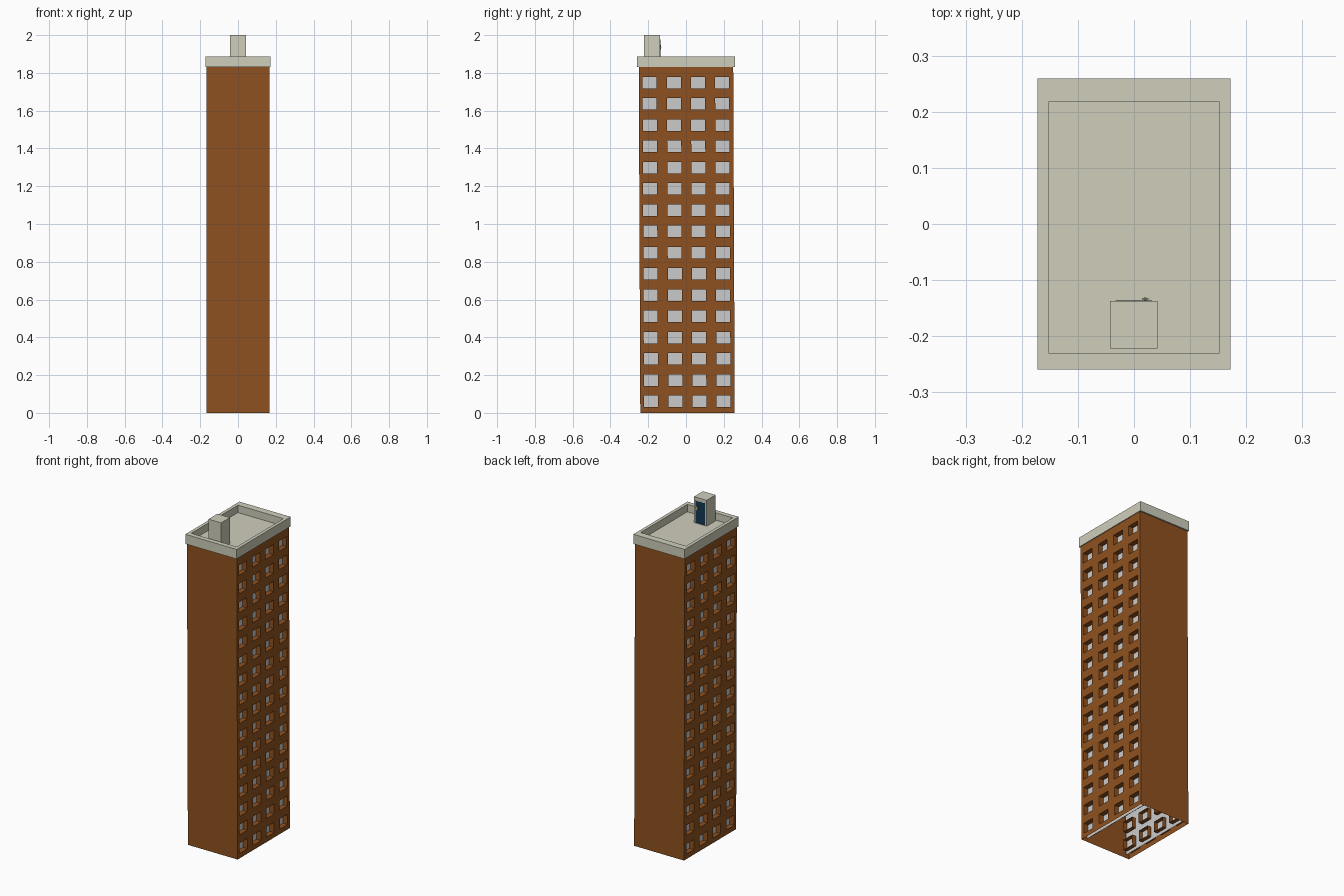
import bpy, bmesh

if "Cube" in bpy.data.objects:
    bpy.data.objects.remove(bpy.data.objects["Cube"])

W, H = 0.167, 1.835           # tower half width, wall height
Y0, Y1 = -0.25, 0.25          # tower front and back
COLS = [-0.193, -0.064, 0.063, 0.191]
ROWS = [0.061 + i * 0.1125 for i in range(16)]
WW, WH = 0.037, 0.031         # window half sizes
TUBE, PANE = 0.055, 0.03      # reveal length, glass depth


def mat(name, col):
    m = bpy.data.materials.new(name)
    m.diffuse_color = (*col, 1)
    m.use_nodes = True
    m.node_tree.nodes["Principled BSDF"].inputs["Base Color"].default_value = m.diffuse_color
    return m


brown = mat("brick", (0.275, 0.083, 0.014))
stone = mat("stone", (0.63, 0.62, 0.50))
blue = mat("door_blue", (0.006, 0.04, 0.085))
brass = mat("brass", (0.45, 0.38, 0.2))


def lean(y, z):
    """The tower leans back very slightly at its foot."""
    return y + 0.008 * (1 - z / H)


def finish(name, bm, material=None):
    bmesh.ops.remove_doubles(bm, verts=bm.verts, dist=1e-5)
    bmesh.ops.recalc_face_normals(bm, faces=bm.faces)
    me = bpy.data.meshes.new(name)
    bm.to_mesh(me)
    bm.free()
    ob = bpy.data.objects.new(name, me)
    bpy.context.collection.objects.link(ob)
    if material:
        me.materials.append(material)
    return ob


def quad(bm, pts):
    return bm.faces.new([bm.verts.new((x, lean(y, z), z)) for x, y, z in pts])


def box(name, lo, hi, material=None):
    bm = bmesh.new()
    bmesh.ops.create_cube(bm, size=1)
    for v in bm.verts:
        v.co = [(a + b) / 2 + c * (b - a) for a, b, c in zip(lo, hi, v.co)]
    return finish(name, bm, material)


# Brick shell: two blank ends, two sides with window holes and reveals
bm = bmesh.new()
for y in (Y0, Y1):
    quad(bm, [(-W, y, 0), (W, y, 0), (W, y, H), (-W, y, H)])
ys = [Y0] + [c + d for c in COLS for d in (-WW, WW)] + [Y1]
zs = [0] + [c + d for c in ROWS for d in (-WH, WH)] + [H]
for s in (-1, 1):
    x, xi = s * W, s * (W - TUBE)
    for i, (a, b) in enumerate(zip(ys, ys[1:])):
        for j, (c, d) in enumerate(zip(zs, zs[1:])):
            ring = [(a, c), (b, c), (b, d), (a, d)]
            if i % 2 and j % 2:
                for p, q in zip(ring, ring[1:] + ring[:1]):
                    quad(bm, [(x, *p), (x, *q), (xi, *q), (xi, *p)])
            else:
                quad(bm, [(x, *p) for p in ring])
finish("brick_walls", bm, brown)

# Grey glass sheets behind the windows
for s, side in ((-1, "left"), (1, "right")):
    bm = bmesh.new()
    x = s * (W - PANE)
    quad(bm, [(x, Y0 + .01, .01), (x, Y1 - .01, .01), (x, Y1 - .01, H), (x, Y0 + .01, H)])
    finish("glass_" + side, bm)

# Roof slab with sunken deck and parapet
cap = box("roof_parapet", (-0.172, -0.259, 1.83), (0.172, 0.259, 1.888), stone)
bm = bmesh.new()
bm.from_mesh(cap.data)
top = max(bm.faces, key=lambda f: f.calc_center_median().z)
bmesh.ops.inset_region(bm, faces=[top], thickness=0.028)
for v in top.verts:
    v.co.y = -0.23 if v.co.y < 0 else 0.217
deck = bmesh.ops.extrude_face_region(bm, geom=[top])
for v in [g for g in deck["geom"] if isinstance(g, bmesh.types.BMVert)]:
    v.co.z = 1.843
bmesh.ops.delete(bm, geom=[f for f in [top] if f.is_valid], context='FACES')
bmesh.ops.recalc_face_normals(bm, faces=bm.faces)
bm.to_mesh(cap.data)
bm.free()

# Stair hut with door and handle
box("stair_hut", (-0.043, -0.222, 1.84), (0.042, -0.137, 2.0), stone)
box("hut_door", (-0.033, -0.145, 1.845), (0.032, -0.1362, 1.978), blue)
box("handle_stem", (0.018, -0.137, 1.934), (0.022, -0.131, 1.938), brass)
box("handle_knob", (0.014, -0.1345, 1.924), (0.026, -0.132, 1.948), brass)
